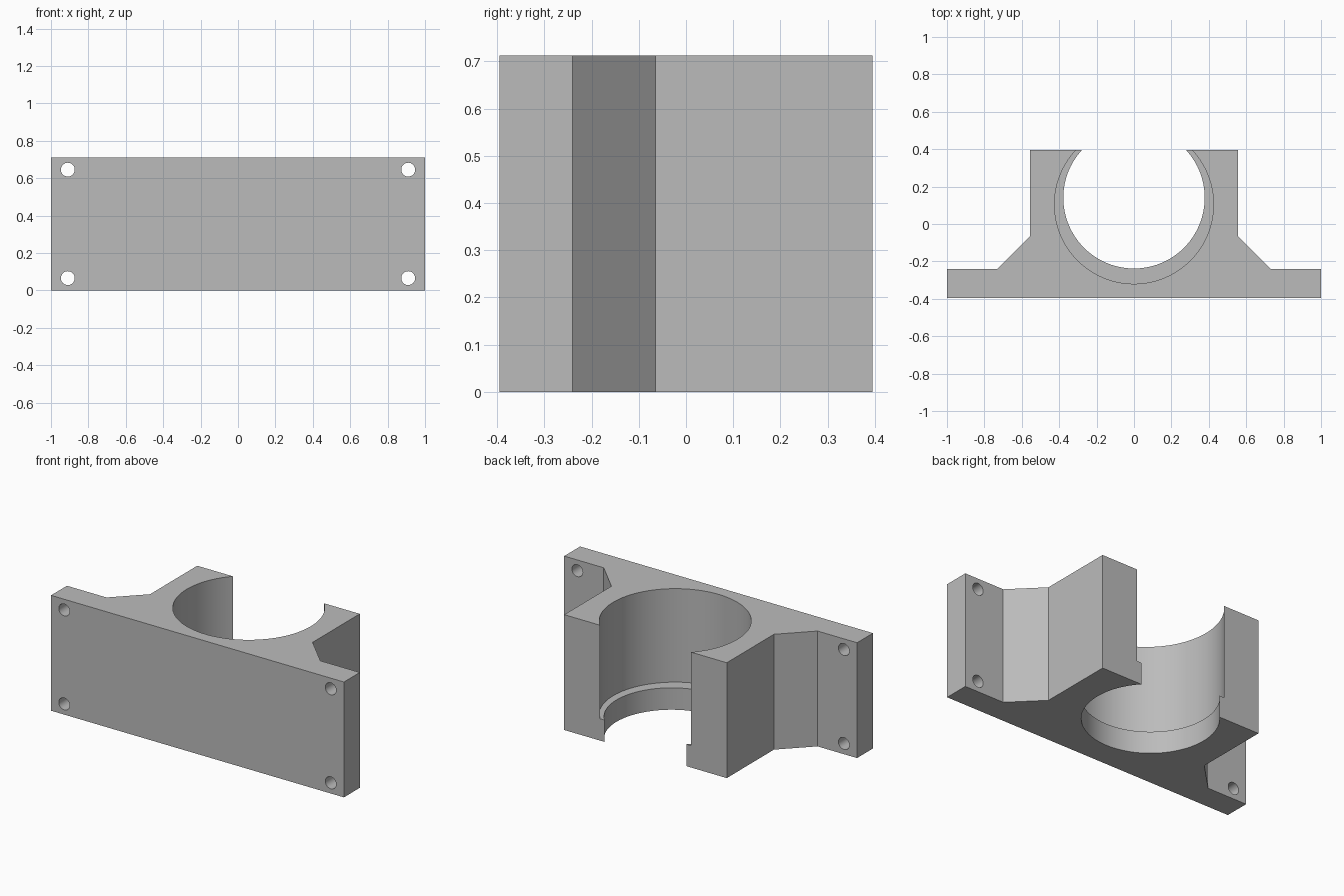
import bpy
import bmesh
from math import radians

default_cube = bpy.data.objects.get("Cube")
if default_cube:
    bpy.data.objects.remove(default_cube, do_unlink=True)

HEIGHT = 0.712
DEPTH = 0.395
LIP_HEIGHT = 0.135

grey = bpy.data.materials.new("plain grey")
grey.use_nodes = True
colour = (0.5, 0.5, 0.5, 1)
grey.diffuse_color = colour
grey.node_tree.nodes["Principled BSDF"].inputs["Base Color"].default_value = colour


def extruded_block(name, profile, height):
    """Extrude a closed plan outline upward from the ground."""
    bm = bmesh.new()
    base = bm.faces.new([bm.verts.new((x, y, 0)) for x, y in profile])
    top = bmesh.ops.extrude_face_region(bm, geom=[base])["geom"]
    verts = [g for g in top if isinstance(g, bmesh.types.BMVert)]
    bmesh.ops.translate(bm, verts=verts, vec=(0, 0, height))
    bmesh.ops.recalc_face_normals(bm, faces=bm.faces)
    mesh = bpy.data.meshes.new(name)
    bm.to_mesh(mesh)
    bm.free()
    mesh.materials.append(grey)
    obj = bpy.data.objects.new(name, mesh)
    bpy.context.collection.objects.link(obj)
    return obj


def cut_cylinder(target, radius, depth, location, rotation=(0, 0, 0), sides=96):
    """Cut a round hole and discard the cutter."""
    bpy.ops.mesh.primitive_cylinder_add(vertices=sides, radius=radius, depth=depth,
                                        location=location, rotation=rotation)
    cutter = bpy.context.object
    cutter.hide_render = True
    cutter.data.materials.append(grey)
    mod = target.modifiers.new("hole", 'BOOLEAN')
    mod.operation = 'DIFFERENCE'
    mod.solver = 'EXACT'
    mod.object = cutter
    bpy.ops.object.select_all(action='DESELECT')
    bpy.context.view_layer.objects.active = target
    target.select_set(True)
    bpy.ops.object.modifier_apply(modifier=mod.name)
    bpy.data.objects.remove(cutter, do_unlink=True)


# Flanged body with sloped gussets
half = [(1, -DEPTH), (1, -0.24), (0.73, -0.24), (0.555, -0.065), (0.555, DEPTH)]
outline = half + [(-x, y) for x, y in reversed(half)]
bracket = extruded_block("clamp_bracket", outline, HEIGHT)

# Wide bore above the lip, then the narrower bore through the lip
cut_cylinder(bracket, 0.425, 2, (0, 0.105, LIP_HEIGHT + 1))
cut_cylinder(bracket, 0.378, 2, (0, 0.14, 0))

# Mounting holes in the flange corners
for x in (-0.91, 0.91):
    for z in (0.066, HEIGHT - 0.066):
        cut_cylinder(bracket, 0.037, 0.5, (x, -0.32, z), (radians(90), 0, 0), 32)

bpy.ops.object.shade_smooth_by_angle(angle=radians(30))
